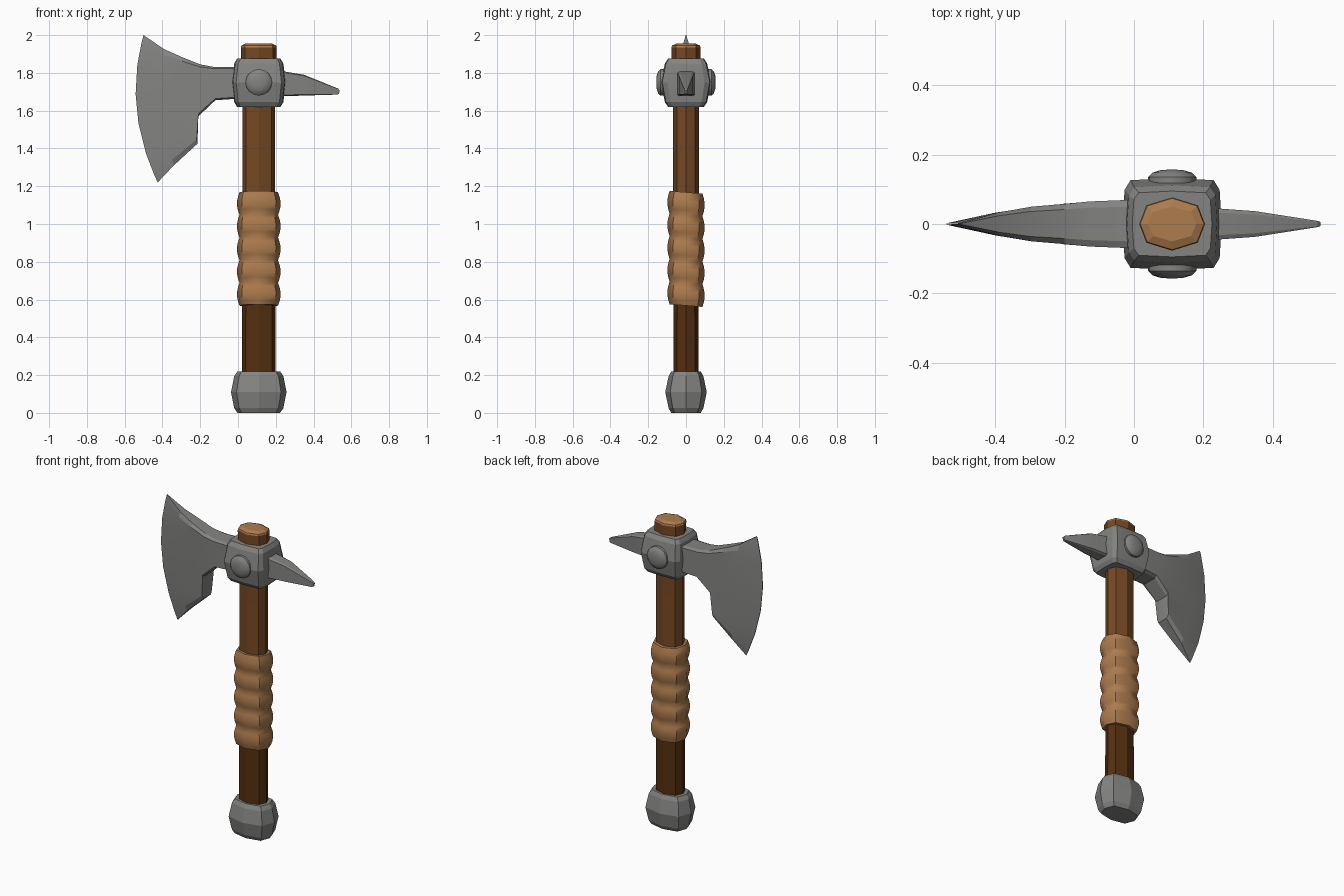
import bpy, bmesh, math
from mathutils import Vector

cube = bpy.data.objects.get("Cube")
if cube:
    bpy.data.objects.remove(cube)

CX = 0.11  # axis of the handle


def material(name, rgb):
    m = bpy.data.materials.new(name)
    m.use_nodes = True
    m.diffuse_color = (*rgb, 1)
    bsdf = next(n for n in m.node_tree.nodes if n.type == 'BSDF_PRINCIPLED')
    bsdf.inputs["Base Color"].default_value = (*rgb, 1)
    return m


STEEL = material("steel grey", (0.23, 0.23, 0.225))
WOOD = material("brown wood", (0.18, 0.066, 0.017))
DARK = material("dark wood", (0.09, 0.028, 0.005))
TAN = material("tan leather", (0.42, 0.2, 0.075))


def loft(name, rings, mat, smooth=None):
    """Skin closed rings of equal length and cap both ends."""
    bm = bmesh.new()
    loops = [[bm.verts.new(p) for p in ring] for ring in rings]
    n = len(loops[0])
    for a, b in zip(loops, loops[1:]):
        for i in range(n):
            j = (i + 1) % n
            bm.faces.new((a[i], a[j], b[j], b[i]))
    bm.faces.new(loops[0])
    bm.faces.new(loops[-1])
    bmesh.ops.recalc_face_normals(bm, faces=bm.faces)
    me = bpy.data.meshes.new(name)
    bm.to_mesh(me)
    bm.free()
    me.materials.append(mat)
    ob = bpy.data.objects.new(name, me)
    bpy.context.collection.objects.link(ob)
    if smooth:
        bpy.ops.object.select_all(action='DESELECT')
        ob.select_set(True)
        bpy.context.view_layer.objects.active = ob
        bpy.ops.object.shade_smooth_by_angle(angle=math.radians(smooth))
    return ob


def plan(quarter):
    """Mirror a quarter outline, from +x to +y, into a full outline."""
    half = quarter + [(-x, y) for x, y in reversed(quarter[:-1])]
    return half + [(x, -y) for x, y in reversed(half[1:-1])]


def stack(outline, levels, slant=0):
    """Scale the outline to (z, half width, half depth) levels."""
    return [[(CX + x * hx, y * hy, z + slant * y * hy) for x, y in outline]
            for z, hx, hy in levels]


GRIP = plan([(1, 0), (0.78, 0.7), (0, 1)])
BLOCK = plan([(1, 0), (0.96, 0.74), (0.84, 0.95), (0, 1)])
KNOB = plan([(1, 0), (0.8, 0.76), (0, 1)])

# Handle
loft("lower_handle", stack(GRIP, [(0.18, 0.09, 0.067), (0.6, 0.088, 0.066)]), DARK, 30)
loft("upper_handle", stack(GRIP, [(0.6, 0.086, 0.068), (1.6, 0.086, 0.069),
                                  (1.86, 0.095, 0.076), (1.935, 0.095, 0.077)]), WOOD, 30)
loft("handle_cap", stack(GRIP, [(1.935, 0.095, 0.077), (1.945, 0.092, 0.074),
                                (1.955, 0.07, 0.05)]), TAN)

# Leather wrap made of five bulging turns
turns, steps = 5, 5
levels = []
for i in range(turns * steps + 1):
    bulge = math.sin(math.pi * (i % steps) / steps)
    levels.append((0.568 + 0.6 * i / (turns * steps), 0.102 + 0.014 * bulge, 0.087 + 0.012 * bulge))
loft("leather_wrap", stack(GRIP, levels, -0.08), TAN, 50)

# Pommel and axe head block
loft("pommel", stack(KNOB, [(0, 0.113, 0.078), (0.025, 0.13, 0.092), (0.11, 0.147, 0.11),
                            (0.195, 0.13, 0.092), (0.22, 0.113, 0.078)]), STEEL, 15)
loft("head_block", stack(BLOCK, [(1.62, 0.115, 0.095), (1.645, 0.13, 0.112), (1.75, 0.143, 0.133),
                                 (1.85, 0.13, 0.112), (1.875, 0.115, 0.095)]), STEEL, 15)

# Domed rivets on both sides of the head
for side, label in ((-1, "front"), (1, "back")):
    rings = []
    for radius, y in ((0.07, 0.11), (0.07, 0.135), (0.057, 0.148), (0.035, 0.155), (0.012, 0.157)):
        rings.append([(CX + radius * math.cos(a), side * y, 1.75 + radius * math.sin(a))
                      for a in (math.tau * k / 16 for k in range(16))])
    loft(label + "_rivet", rings, STEEL, 40)

ROWS = (0, 0.05, 0.2, 0.4, 0.6, 0.8, 0.95, 1)


def slab_ring(top, bottom, thick, bow=0):
    """Upright section with chamfered rims, bowed toward -x."""
    front, back = [], []
    for v in ROWS:
        p = Vector(top).lerp(Vector(bottom), v)
        t = thick * (0.72 if v in (0, 1) else 1)
        x = p.x - bow * 4 * v * (1 - v)
        front.append((x, -t, p.y))
        back.append((x, t, p.y))
    return front + back[::-1]


# Blade sections from the head out to the bowed cutting edge
blade = [((0.02, 1.832), (0.02, 1.665), 0.071, 0),
         ((-0.13, 1.832), (-0.12, 1.655), 0.065, 0),
         ((-0.2, 1.845), (-0.21, 1.57), 0.058, 0),
         ((-0.3, 1.885), (-0.215, 1.425), 0.05, 0),
         ((-0.39, 1.925), (-0.34, 1.31), 0.033, 0.03),
         ((-0.5, 2.0), (-0.425, 1.22), 0.002, 0.075)]
loft("axe_blade", [slab_ring(*s) for s in blade], STEEL, 15)

# Rear spike
spike = [((0.2, 1.815), (0.2, 1.675), 0.048),
         ((0.35, 1.79), (0.35, 1.68), 0.037),
         ((0.53, 1.717), (0.525, 1.685), 0.009),
         ((0.538, 1.708), (0.535, 1.69), 0.006)]
loft("rear_spike", [slab_ring(*s) for s in spike], STEEL, 15)
